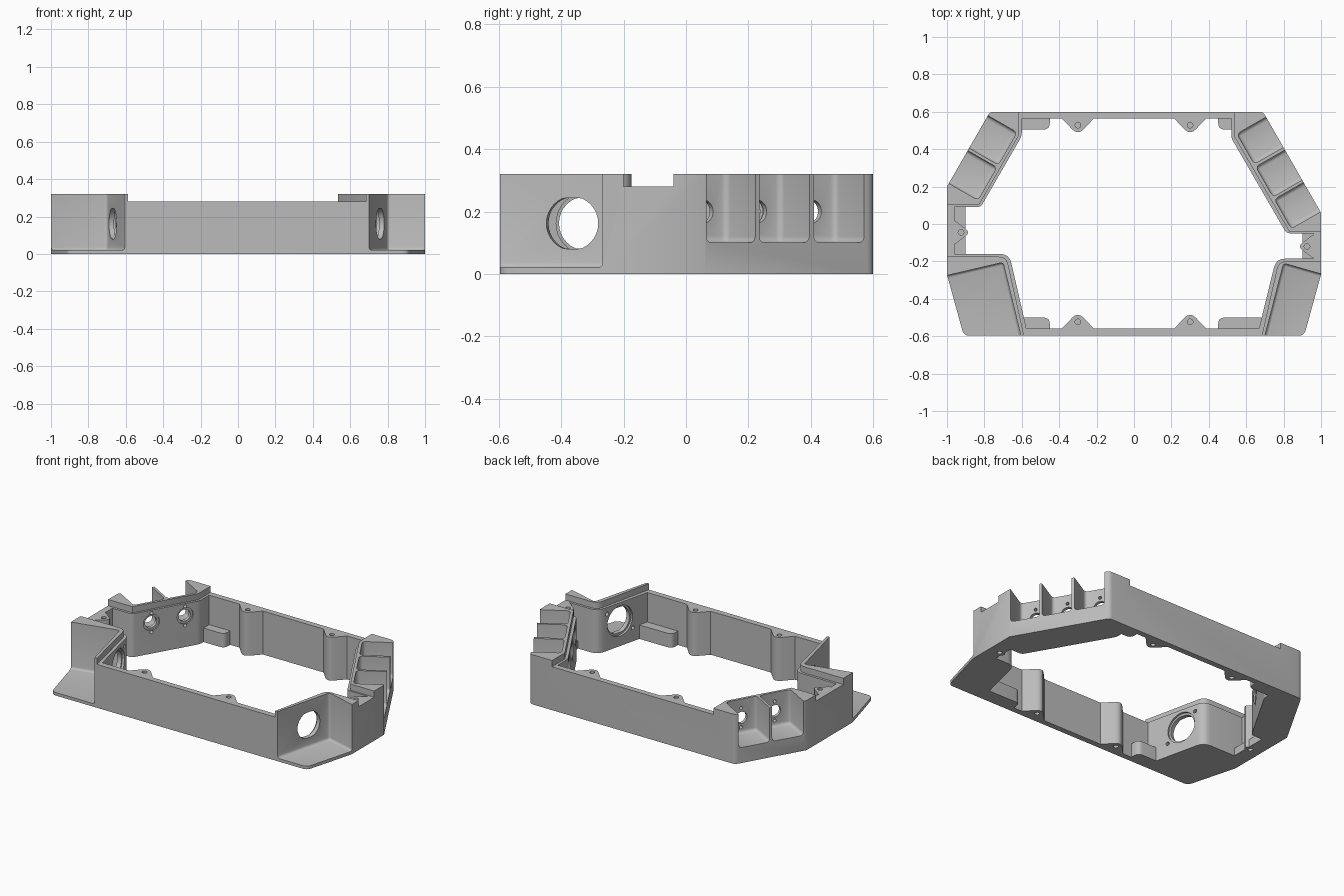
import bpy, bmesh, math
from mathutils import Vector

cube = bpy.data.objects.get("Cube")
if cube:
    bpy.data.objects.remove(cube, do_unlink=True)

grey = bpy.data.materials.new("plain_grey")
grey.use_nodes = True
grey.diffuse_color = (0.5, 0.5, 0.5, 1)
grey.node_tree.nodes["Principled BSDF"].inputs["Base Color"].default_value = (0.5, 0.5, 0.5, 1)


def outline(points):
    """Polygon whose corners may carry a third value, the corner rounding."""
    result = []
    for i, p in enumerate(points):
        c = Vector(p[:2])
        if len(p) < 3:
            result.append(c)
            continue
        a = c + (Vector(points[i - 1][:2]) - c).normalized() * p[2]
        b = c + (Vector(points[(i + 1) % len(points)][:2]) - c).normalized() * p[2]
        for k in range(5):
            t = k / 4
            result.append(a * (1 - t) ** 2 + c * 2 * t * (1 - t) + b * t * t)
    return result


def to_object(bm, name):
    bmesh.ops.recalc_face_normals(bm, faces=bm.faces)
    mesh = bpy.data.meshes.new(name)
    bm.to_mesh(mesh)
    bm.free()
    mesh.materials.append(grey)
    obj = bpy.data.objects.new(name, mesh)
    bpy.context.collection.objects.link(obj)
    return obj


def prism(name, points, z0, z1, bevel=0):
    bm = bmesh.new()
    base = bm.faces.new([bm.verts.new((p.x, p.y, z0)) for p in outline(points)])
    ext = bmesh.ops.extrude_face_region(bm, geom=[base])
    bmesh.ops.translate(bm, vec=(0, 0, z1 - z0),
                        verts=[v for v in ext["geom"] if isinstance(v, bmesh.types.BMVert)])
    if bevel:
        bmesh.ops.bevel(bm, geom=bm.edges[:], offset=bevel, segments=3,
                        profile=0.5, affect='EDGES')
    return to_object(bm, name)


def bore(center, axis, radius, length, flat=1.0):
    """Cylinder cutter along an axis, optionally flattened above and below."""
    bm = bmesh.new()
    bmesh.ops.create_cone(bm, cap_ends=True, segments=32, radius1=radius,
                          radius2=radius, depth=length)
    for v in bm.verts:
        v.co.y = max(-flat, min(flat, v.co.y))
    turn = Vector(axis).to_track_quat('Z', 'Y').to_matrix()
    bmesh.ops.rotate(bm, matrix=turn, verts=bm.verts)
    bmesh.ops.translate(bm, vec=center, verts=bm.verts)
    return to_object(bm, "cutter")


def cut(obj, cutter):
    cutter.hide_render = True
    mod = obj.modifiers.new("cut", 'BOOLEAN')
    mod.operation = 'DIFFERENCE'
    mod.solver = 'EXACT'
    mod.object = cutter
    bpy.context.view_layer.objects.active = obj
    bpy.ops.object.modifier_apply(modifier=mod.name)
    bpy.data.objects.remove(cutter, do_unlink=True)


# Main frame: outer block, open middle, and the lowered rim for a lid
frame = prism("frame", [(-0.91, -0.597, 0.03), (0.91, -0.597, 0.03), (1, -0.27), (1, 0.06),
                        (0.69, 0.6, 0.02), (-0.77, 0.6, 0.02), (-1, 0.2), (-1, -0.27)], 0, 0.32)
cut(frame, prism("opening", [
    (-0.575, -0.56), (0.668, -0.56), (0.76, -0.185, 0.05), (0.96, -0.185), (0.96, -0.05),
    (0.815, -0.05, 0.02), (0.52, 0.46, 0.02), (0.52, 0.563), (-0.60, 0.563), (-0.60, 0.47, 0.02),
    (-0.82, 0.09, 0.02), (-0.96, 0.09), (-0.96, -0.16), (-0.667, -0.16, 0.05)], -0.1, 0.5))
cut(frame, prism("rim_step", [
    (-0.565, -0.7), (0.66, -0.7), (0.773, -0.2, 0.04), (1.1, -0.2), (1.1, -0.04),
    (0.83, -0.04), (0.535, 0.47), (0.535, 0.7), (-0.615, 0.7), (-0.615, 0.475),
    (-0.827, 0.105), (-1.1, 0.105), (-1.1, -0.175), (-0.682, -0.175, 0.04)], 0.28, 0.5))

# Front corner pockets, each with a large flattened hole through the slanted wall
fronts = [(1, (0.70, -0.597), (0.80, -0.21), 0.6), (-1, (-0.605, -0.597), (-0.70, -0.205), 0.68)]
for side, a, b, place in fronts:
    a, b = Vector(a), Vector(b)
    along = (b - a).normalized()
    low = a - along * 0.15
    cut(frame, prism("pocket", [low, b, (side * 1.15, -0.31), (side * 1.15, low.y)],
                     0.02, 0.5, 0.015))
    n = Vector((along.y, -along.x, 0)) * side
    mid = a.lerp(b, place).to_3d() + Vector((0, 0, 0.162))
    inner = mid - n * 0.04
    cut(frame, bore(mid, n, 0.086, 0.16, 0.082))
    cut(frame, bore(inner, n, 0.098, 0.024))
    for s in (-1, 1):
        cut(frame, bore(inner + along.to_3d() * 0.1 * s + Vector((0, 0, 0.075 * s)),
                        n, 0.012, 0.04))

# Rear slanted pockets: three on the left, two on the right
rears = [((1, 0.06), (0.69, 0.6), [(0.006, 0.187), (0.202, 0.387), (0.404, 0.59)]),
         ((-1, 0.2), (-0.77, 0.6), [(0.02, 0.222), (0.238, 0.438)])]
for start, end, spans in rears:
    start = Vector(start)
    along = (Vector(end) - start).normalized()
    n = Vector((along.y, -along.x))
    if n.x * start.x < 0:
        n = -n
    for t0, t1 in spans:
        corners = [start + along * t + n * d
                   for t, d in ((t0, -0.18), (t1, -0.18), (t1, 0.1), (t0, 0.1))]
        cut(frame, prism("pocket", corners, 0.1, 0.5, 0.02))
        back = (start + along * (t0 + t1) / 2 - n * 0.18).to_3d() + Vector((0, 0, 0.2))
        n3 = n.to_3d()
        cut(frame, bore(back, n3, 0.038, 0.12))
        cut(frame, bore(back - n3 * 0.04, n3, 0.052, 0.036))
        for s in (-1, 1):
            cut(frame, bore(back + Vector((0, 0, 0.062 * s)), n3, 0.01, 0.12))

# Screw bosses on the long walls
bosses = []
for end, wall, tip in (("front", -0.575, -0.485), ("back", 0.58, 0.49)):
    for label, x in (("left", 0.3), ("right", -0.3)):
        step = 0.016 if tip > wall else -0.016
        boss = prism(f"{end}_{label}_screw_boss", [
            (x - 0.1, wall), (x - 0.1, wall + step), (x - 0.085, wall + step),
            (x, tip + step, 0.045),
            (x + 0.085, wall + step), (x + 0.1, wall + step), (x + 0.1, wall)], 0, 0.28)
        bosses.append((boss, x, tip - 2.4 * step))

# Screw bosses and low ledges in the side notches
for label, s, y, y0, y1 in (("left", 1, -0.12, -0.19, -0.045), ("right", -1, -0.045, -0.165, 0.095)):
    boss = prism(f"{label}_screw_boss", [
        (s * 0.98, y - 0.062), (s * 0.955, y - 0.062), (s * 0.875, y, 0.03),
        (s * 0.955, y + 0.062), (s * 0.98, y + 0.062)], 0, 0.28)
    bosses.append((boss, s * 0.925, y))
    ledge = prism(f"{label}_ledge", [(s * 0.98, y0), (s * 0.90, y0),
                                     (s * 0.90, y1), (s * 0.98, y1)], 0, 0.05)
    cut(ledge, bore((s * 0.925, y, 0), (0, 0, 1), 0.015, 0.08))

# Blind screw holes from above and below
for boss, x, y in bosses:
    cut(boss, bore((x, y, 0.28), (0, 0, 1), 0.015, 0.2))
    cut(boss, bore((x, y, 0), (0, 0, 1), 0.015, 0.08))

# Low inner shelves in the corners
for name, x0, x1, y0, y1 in (("front_right_shelf", -0.60, -0.45, -0.575, -0.5),
                             ("front_left_shelf", 0.69, 0.45, -0.575, -0.5),
                             ("back_right_shelf", -0.61, -0.45, 0.58, 0.505),
                             ("back_left_shelf", 0.53, 0.45, 0.58, 0.505)):
    prism(name, [(x0, y0), (x1, y0), (x1, y1, 0.035), (x0, y1)], 0, 0.09)

# Smooth the fillets and bores, keep the corners sharp
bpy.ops.object.select_all(action='DESELECT')
for obj in bpy.context.collection.objects:
    if obj.type == 'MESH' and obj.data.materials and obj.data.materials[0] == grey:
        obj.select_set(True)
        bpy.context.view_layer.objects.active = obj
bpy.ops.object.shade_smooth_by_angle(angle=math.radians(35))
